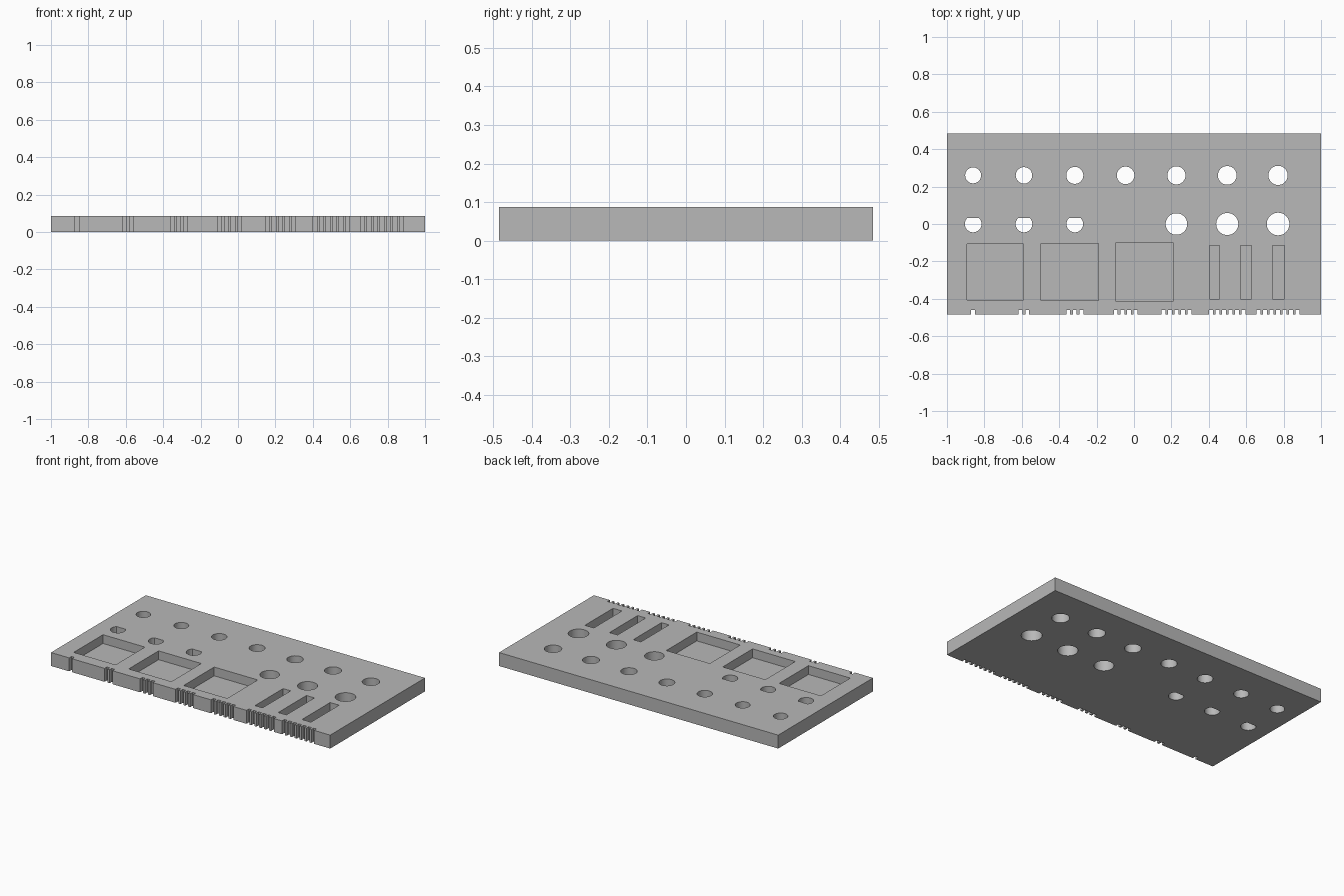
import bpy, bmesh, math

if "Cube" in bpy.data.objects:
    bpy.data.objects.remove(bpy.data.objects["Cube"], do_unlink=True)

WIDTH, DEPTH, THICK = 2.0, 0.97, 0.087
POCKET_FLOOR = 0.03
COLUMN_START, COLUMN_STEP = -0.86, 0.2717
columns = [COLUMN_START + COLUMN_STEP * i for i in range(7)]

grey = bpy.data.materials.new("grey plastic")
grey.use_nodes = True
colour = (0.48, 0.48, 0.48, 1)
grey.diffuse_color = colour
grey.node_tree.nodes["Principled BSDF"].inputs["Base Color"].default_value = colour


def prism(bm, outline, z0, z1):
    """Upright solid from a counter-clockwise outline."""
    low = [bm.verts.new((x, y, z0)) for x, y in outline]
    high = [bm.verts.new((x, y, z1)) for x, y in outline]
    bm.faces.new(low[::-1])
    bm.faces.new(high)
    for i in range(len(outline)):
        j = (i + 1) % len(outline)
        bm.faces.new((low[i], low[j], high[j], high[i]))


def rectangle(x0, x1, y0, y1):
    return [(x0, y0), (x1, y0), (x1, y1), (x0, y1)]


def circle(cx, cy, r, n=48):
    return [(cx + r * math.cos(math.tau * i / n), cy + r * math.sin(math.tau * i / n))
            for i in range(n)]


def flat_circle(cx, cy, r, flat, n=40):
    """Circle cut off by a straight chord on its +y side."""
    a = math.asin(flat / r)
    start, sweep = math.pi - a, math.pi + 2 * a
    return [(cx + r * math.cos(start + sweep * i / n), cy + r * math.sin(start + sweep * i / n))
            for i in range(n + 1)]


def make_object(name, bm):
    mesh = bpy.data.meshes.new(name)
    bm.to_mesh(mesh)
    bm.free()
    mesh.materials.append(grey)
    obj = bpy.data.objects.new(name, mesh)
    bpy.context.collection.objects.link(obj)
    return obj


# Plain slab
bm = bmesh.new()
prism(bm, rectangle(-WIDTH / 2, WIDTH / 2, -DEPTH / 2, DEPTH / 2), 0, THICK)
plate = make_object("test_plate", bm)

cut = bmesh.new()
LOW, HIGH = -0.05, THICK + 0.05

# Back row of round holes, growing to the left
for i, x in enumerate(columns):
    prism(cut, circle(x, 0.26, 0.0425 + 0.0015 * i), LOW, HIGH)

# Middle row: D-shaped holes, then larger round holes
for x in columns[:3]:
    prism(cut, flat_circle(x, 0, 0.0445, 0.031), LOW, HIGH)
for i, x in enumerate(columns[4:]):
    prism(cut, circle(x, 0, 0.0575 + 0.0015 * i), LOW, HIGH)

# Square pockets and narrow slots with a closed floor
for x, half in ((-0.742, 0.15), (-0.343, 0.153), (0.056, 0.156)):
    prism(cut, rectangle(x - half, x + half, -0.257 - half, -0.257 + half), POCKET_FLOOR, HIGH)
for x, half in ((0.43, 0.027), (0.599, 0.029), (0.772, 0.032)):
    prism(cut, rectangle(x - half, x + half, -0.402, -0.114), POCKET_FLOOR, HIGH)

# Counting notches in the front edge, one to seven per column
for i, x in enumerate(columns):
    for k in range(i + 1):
        nx = x + (k - i / 2) * 0.035
        prism(cut, rectangle(nx - 0.0105, nx + 0.0105, -0.6, -DEPTH / 2 + 0.024), LOW, HIGH)

cutter = make_object("hole_cutter", cut)
cutter.hide_render = True

# Cut everything out, then drop the cutter
mod = plate.modifiers.new("cut_holes", "BOOLEAN")
mod.operation = "DIFFERENCE"
mod.solver = "EXACT"
mod.object = cutter
bpy.context.view_layer.objects.active = plate
plate.select_set(True)
bpy.ops.object.modifier_apply(modifier=mod.name)
bpy.data.objects.remove(cutter, do_unlink=True)
bpy.ops.object.shade_smooth_by_angle(angle=math.radians(30))
